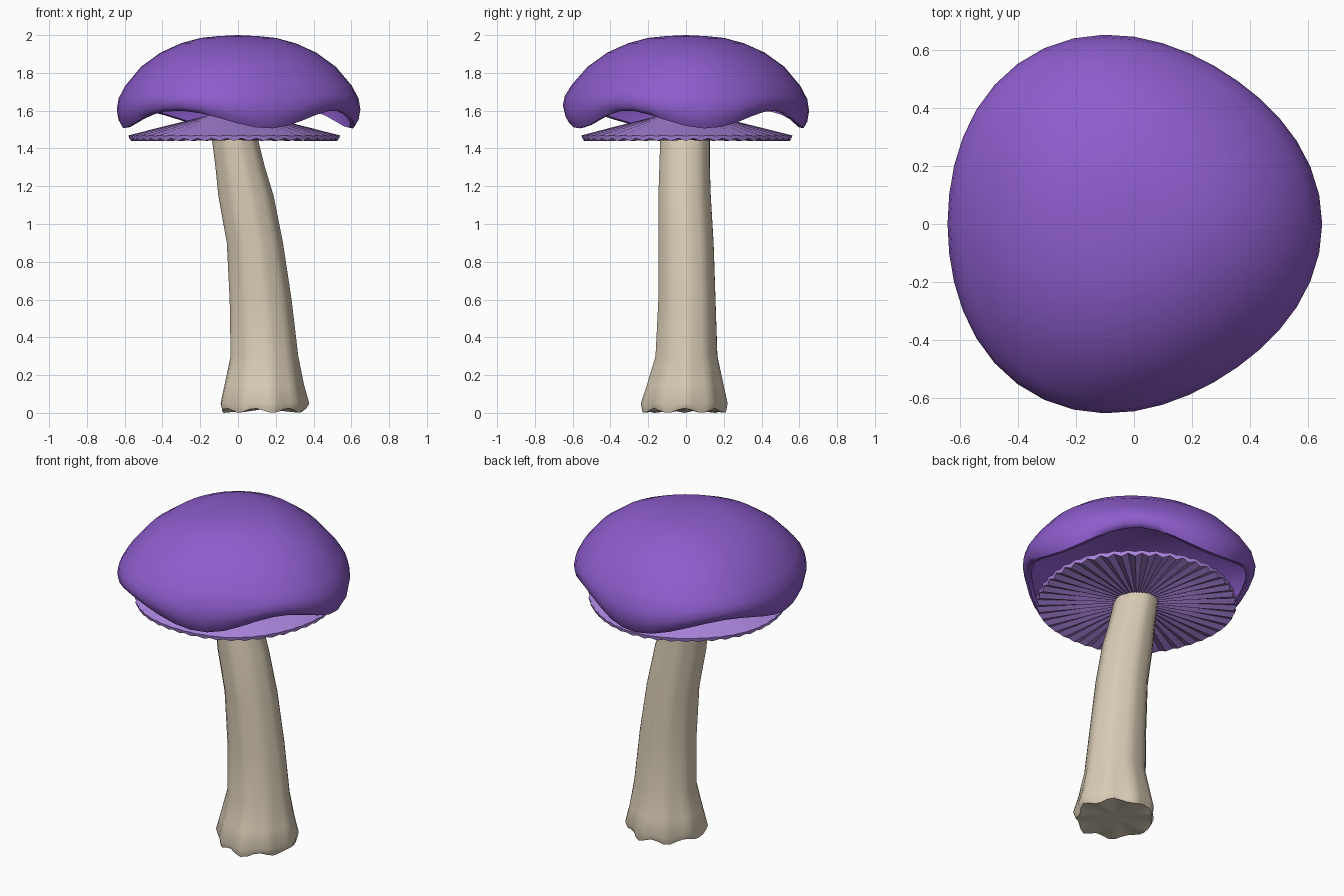
import bpy, bmesh, math
from math import sin, cos, radians, tau

cube = bpy.data.objects.get("Cube")
if cube:
    bpy.data.objects.remove(cube, do_unlink=True)


def material(name, srgb):
    rgba = [(c / 255) ** 2.2 for c in srgb] + [1]
    mat = bpy.data.materials.new(name)
    mat.use_nodes = True
    mat.diffuse_color = rgba
    bsdf = mat.node_tree.nodes["Principled BSDF"]
    bsdf.inputs["Base Color"].default_value = rgba
    bsdf.inputs["Roughness"].default_value = 0.8
    return mat


def loft(name, mat, start, rings, end, sharp=50):
    """Closed surface through rings of points, with a pole at each end."""
    bm = bmesh.new()
    loops = [[bm.verts.new(p) for p in ring] for ring in rings]
    n = len(loops[0])
    for a, b in zip(loops, loops[1:]):
        for i in range(n):
            j = (i + 1) % n
            bm.faces.new((a[i], a[j], b[j], b[i]))
    for pole, ring in ((start, loops[0]), (end, loops[-1])):
        tip = bm.verts.new(pole)
        for i in range(n):
            bm.faces.new((tip, ring[i], ring[(i + 1) % n]))
    bmesh.ops.recalc_face_normals(bm, faces=bm.faces[:])
    mesh = bpy.data.meshes.new(name)
    bm.to_mesh(mesh)
    bm.free()
    mesh.materials.append(mat)
    obj = bpy.data.objects.new(name, mesh)
    bpy.context.collection.objects.link(obj)
    bpy.ops.object.select_all(action="DESELECT")
    obj.select_set(True)
    bpy.context.view_layer.objects.active = obj
    bpy.ops.object.shade_smooth_by_angle(angle=radians(sharp))
    return obj


def angles(n):
    return [tau * i / n for i in range(n)]


purple = material("cap purple", (140, 93, 203))
lilac = material("gill lilac", (172, 134, 224))
cream = material("stem cream", (216, 203, 180))


# Cap: hollow dome with a rounded three-sided outline and a four-lobed rim
def cap_radius(t):
    return 0.645 + 0.025 * cos(3 * t) - 0.022 * cos(t)


def rim_wave(t):
    return -0.047 * cos(4 * (t - radians(11) + radians(5) * sin(t)))


# fraction of radius, height, share of the rim wave
cap_profile = [
    (0.16, 1.995, 0), (0.31, 1.985, 0), (0.47, 1.957, 0), (0.64, 1.907, 0),
    (0.80, 1.832, 0), (0.93, 1.735, 0.1), (0.985, 1.675, 0.3),
    (1.0, 1.625, 0.55), (0.985, 1.58, 0.85), (0.955, 1.553, 1),
    (0.92, 1.557, 1), (0.935, 1.62, 0.6), (0.87, 1.71, 0.15),
    (0.70, 1.81, 0), (0.40, 1.91, 0),
]
cap_rings = [
    [(f * cap_radius(t) * cos(t), f * cap_radius(t) * sin(t), z + w * rim_wave(t))
     for t in angles(40)]
    for f, z, w in cap_profile
]
loft("cap", purple, (0, 0, 2), cap_rings, (0, 0, 1.94), 60)


# Gills: shallow cone whose edge and underside are pleated
PLEATS = 44
gill_x = -0.02


def gill_ring(radius, z, jag, pleat):
    ring = []
    for i, t in enumerate(angles(PLEATS * 2)):
        r = radius + jag * (i % 2) + jag * 0.5 * sin(5 * t)
        ring.append((gill_x + r * cos(t), r * sin(t), z + pleat * (i % 2)))
    return ring


gill_rings = [
    gill_ring(0.15, 1.572, 0, 0),
    gill_ring(0.36, 1.517, 0, 0.003),
    gill_ring(0.55, 1.466, 0.01, 0.003),
    gill_ring(0.545, 1.44, 0.01, 0.014),
    gill_ring(0.32, 1.443, 0, 0.014),
    gill_ring(0.13, 1.447, 0, 0.005),
]
loft("gills", lilac, (gill_x, 0, 1.61), gill_rings, (gill_x, 0, 1.45), 40)


# Stem: leaning column with a flared, fluted foot
# height, min x, max x, min y, max y, flute depth
stem_sections = [
    (0.012, -0.08, 0.35, -0.22, 0.205, 0.05),
    (0.05, -0.09, 0.365, -0.23, 0.215, 0.05),
    (0.15, -0.07, 0.34, -0.20, 0.195, 0.04),
    (0.30, -0.04, 0.315, -0.16, 0.165, 0.02),
    (0.60, -0.045, 0.28, -0.145, 0.155, 0.02),
    (0.90, -0.06, 0.235, -0.145, 0.145, 0.02),
    (1.15, -0.105, 0.185, -0.145, 0.13, 0.02),
    (1.30, -0.12, 0.14, -0.14, 0.125, 0.02),
    (1.46, -0.14, 0.10, -0.135, 0.125, 0.02),
]
stem_rings = []
for z, x0, x1, y0, y1, flute in stem_sections:
    ring = []
    for t in angles(36):
        s = 1 + flute * (0.7 * cos(9 * t) + 0.5 * sin(4 * t + 1))
        dip = 0.012 * cos(7 * t) if z < 0.02 else 0
        ring.append(((x0 + x1) / 2 + s * (x1 - x0) / 2 * cos(t),
                     (y0 + y1) / 2 + s * (y1 - y0) / 2 * sin(t), z + dip))
    stem_rings.append(ring)
loft("stem", cream, (0.135, 0, 0.02), stem_rings, (-0.02, 0, 1.47), 50)
